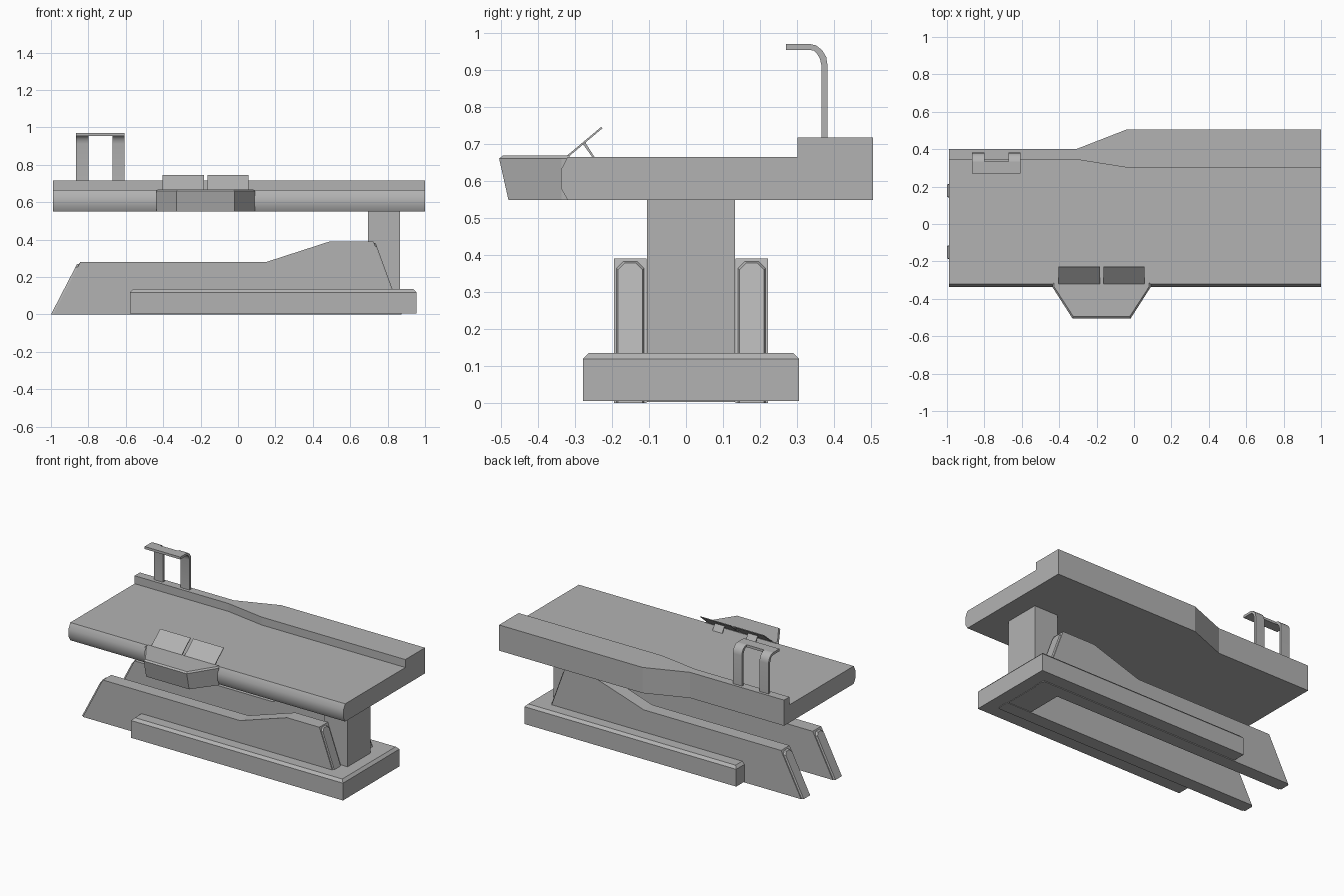
import bpy, bmesh
from math import radians

if "Cube" in bpy.data.objects:
    bpy.data.objects.remove(bpy.data.objects["Cube"])

MID = 0.0135  # y of the pedestal's symmetry plane

grey = bpy.data.materials.new("mid_grey")
grey.diffuse_color = (0.45, 0.45, 0.45, 1)
grey.use_nodes = True
grey.node_tree.nodes["Principled BSDF"].inputs["Base Color"].default_value = grey.diffuse_color


def loft(name, rings):
    """Skin equal-length rings of 3D points and cap both ends."""
    bm = bmesh.new()
    vs = [[bm.verts.new(p) for p in r] for r in rings]
    n = len(vs[0])
    for a, b in zip(vs, vs[1:]):
        for i in range(n):
            j = (i + 1) % n
            bm.faces.new((a[i], a[j], b[j], b[i]))
    bm.faces.new(vs[0][::-1])
    bm.faces.new(vs[-1])
    bmesh.ops.recalc_face_normals(bm, faces=bm.faces)
    me = bpy.data.meshes.new(name)
    bm.to_mesh(me)
    bm.free()
    me.materials.append(grey)
    ob = bpy.data.objects.new(name, me)
    bpy.context.collection.objects.link(ob)
    return ob


def along_x(name, yz, x0, x1):
    return loft(name, [[(x, y, z) for y, z in yz] for x in (x0, x1)])


def along_y(name, xz, y0, y1):
    return loft(name, [[(x, y, z) for x, z in xz] for y in (y0, y1)])


# Table top: cross-sections whose rear ledge widens towards the right
def table_section(x, inner, back):
    yz = [(-0.32, 0.549), (-0.338, 0.58), (-0.338, 0.63), (-0.32, 0.665),
          (inner, 0.665), (inner, 0.717), (back, 0.717), (back, 0.549)]
    return [(x, y, z) for y, z in yz]


table = loft("table_top", [table_section(*s) for s in (
    (-0.99, 0.345, 0.40), (-0.31, 0.345, 0.40), (-0.04, 0.302, 0.505), (1.0, 0.302, 0.505))])
for f in table.data.polygons:  # soften only the rounded front edge
    f.use_smooth = f.center.y < -0.3

# Control console on the front edge
def console_ring(z, y, inset=0):
    l, r = -0.437 + inset, 0.09 - inset
    return [(l, -0.315, z), (r, -0.315, z), (r, -0.336, z),
            (-0.018 - inset / 2, y + inset, z), (-0.329 + inset / 2, y + inset, z), (l, -0.336, z)]


loft("console", [console_ring(0.549, -0.48), console_ring(0.66, -0.505),
                 console_ring(0.669, -0.505, 0.01)])

# Two tilted screens with rear props
for side, x in (("left", -0.293), ("right", -0.053)):
    along_x(side + "_screen", [(-0.322, 0.668), (-0.319, 0.664), (-0.226, 0.742), (-0.229, 0.746)],
            x - 0.11, x + 0.11)
    along_x(side + "_screen_prop", [(-0.279, 0.7), (-0.273, 0.705), (-0.247, 0.664), (-0.253, 0.664)],
            x - 0.035, x + 0.035)

# Bent handle on the ledge: two curved straps joined by a front plate
strap = [(0.335, 0.97), (0.352, 0.966), (0.368, 0.953), (0.379, 0.935), (0.382, 0.915), (0.382, 0.71),
         (0.366, 0.71), (0.366, 0.912), (0.362, 0.93), (0.354, 0.944), (0.345, 0.952), (0.335, 0.954)]
for side, x in (("left", -0.865), ("right", -0.672)):
    me = along_x("handle_" + side + "_strap", strap, x, x + 0.065).data
    me.shade_smooth()
    me.set_sharp_from_angle(angle=radians(40))
along_x("handle_plate", [(0.27, 0.954), (0.335, 0.954), (0.335, 0.97), (0.27, 0.97)], -0.865, -0.607)

# Support column
along_x("column", [(-0.105, 0.002), (0.133, 0.002), (0.133, 0.555), (-0.105, 0.555)], 0.695, 0.867)

# U-shaped base with chamfered top edge
def base_ring(z, c=0):
    l, r, w, i = -0.578 + c, 0.955 - c, 0.2925 - c, 0.165
    xy = [(l, -w), (r, -w), (r, w), (l, w), (l, i), (0.75, i), (0.75, -i), (l, -i)]
    return [(x, y + MID, z) for x, y in xy]


loft("base", [base_ring(0.005), base_ring(0.118), base_ring(0.135, 0.016)])


# Chamfered panel lying on a sloping fairing end
def end_panel(name, y, x0, slope, top, out):
    rings = []
    for off, s in ((0, 0), (out, 0.004)):
        w, t, c = 0.037 - s, top - s, 0.018
        yz = [(-w, 0), (w, 0), (w, t - c), (w - c, t), (c - w, t), (-w, t - c)]
        rings.append([(x0 + slope * z + off, y + v, z) for v, z in yz])
    loft(name, rings)


# Pair of long side fairings
for side, sgn in (("front", -1), ("rear", 1)):
    y = MID + sgn * 0.164
    along_y(side + "_fairing", [(-0.988, 0), (-0.843, 0.28), (0.15, 0.28), (0.49, 0.39),
                                (0.725, 0.39), (0.867, 0)], y - 0.0435, y + 0.0435)
    end_panel(side + "_fairing_left_panel", y, -0.988, 0.145 / 0.28, 0.272, -0.012)
    end_panel(side + "_fairing_right_panel", y, 0.867, -0.142 / 0.39, 0.382, 0.008)
